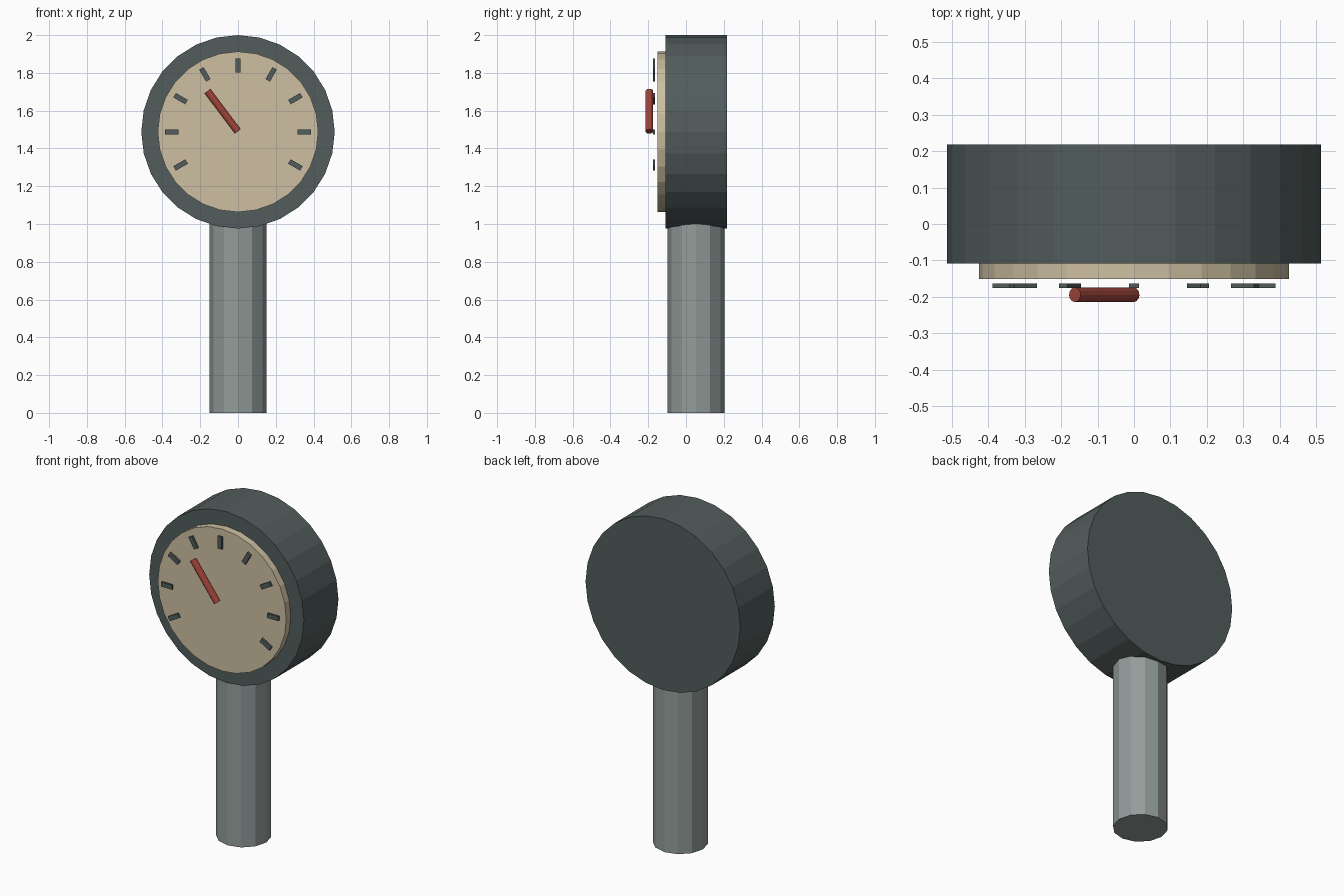
import bpy
from math import radians, cos, sin, pi
from mathutils import Vector

if "Cube" in bpy.data.objects:
    bpy.data.objects.remove(bpy.data.objects["Cube"], do_unlink=True)


def material(name, rgb):
    m = bpy.data.materials.new(name)
    m.use_nodes = True
    m.diffuse_color = (*rgb, 1)
    m.node_tree.nodes["Principled BSDF"].inputs["Base Color"].default_value = (*rgb, 1)
    return m


slate = material("dark slate", (0.085, 0.11, 0.108))
cream = material("cream", (0.61, 0.52, 0.36))
grey = material("post grey", (0.29, 0.335, 0.325))
red = material("needle red", (0.35, 0.058, 0.042))

CENTRE_Z = 1.488


def rod(name, start, end, radius, sides, mat):
    """Flat-faced cylinder between two points."""
    start, end = Vector(start), Vector(end)
    axis = end - start
    bpy.ops.mesh.primitive_cylinder_add(vertices=sides, radius=radius, depth=axis.length,
                                        location=(start + end) / 2)
    ob = bpy.context.object
    ob.rotation_euler = axis.to_track_quat("Z", "Y").to_euler()
    ob.name = name
    ob.data.materials.append(mat)
    return ob


# Post, housing and dial
rod("post", (0, 0.053, 0), (0, 0.053, 1.05), 0.15, 12, grey)
rod("housing", (0, 0.218, CENTRE_Z), (0, -0.108, CENTRE_Z), 0.512, 28, slate)
rod("dial", (0, -0.107, CENTRE_Z), (0, -0.151, CENTRE_Z), 0.425, 28, cream)

# Scale marks standing just clear of the dial
for i in range(9):
    a = radians(-30 + 30 * i)
    bpy.ops.mesh.primitive_cube_add(size=1, location=(0.351 * cos(a), -0.169, CENTRE_Z + 0.351 * sin(a)))
    mark = bpy.context.object
    mark.name = f"scale_mark_{i + 1}"
    mark.scale = (0.073, 0.012, 0.027)
    mark.rotation_euler = (0, -a, 0)
    mark.data.materials.append(slate)

# Needle
rod("needle", (-0.001, -0.194, 1.49), (-0.162, -0.194, 1.704), 0.02, 12, red)
